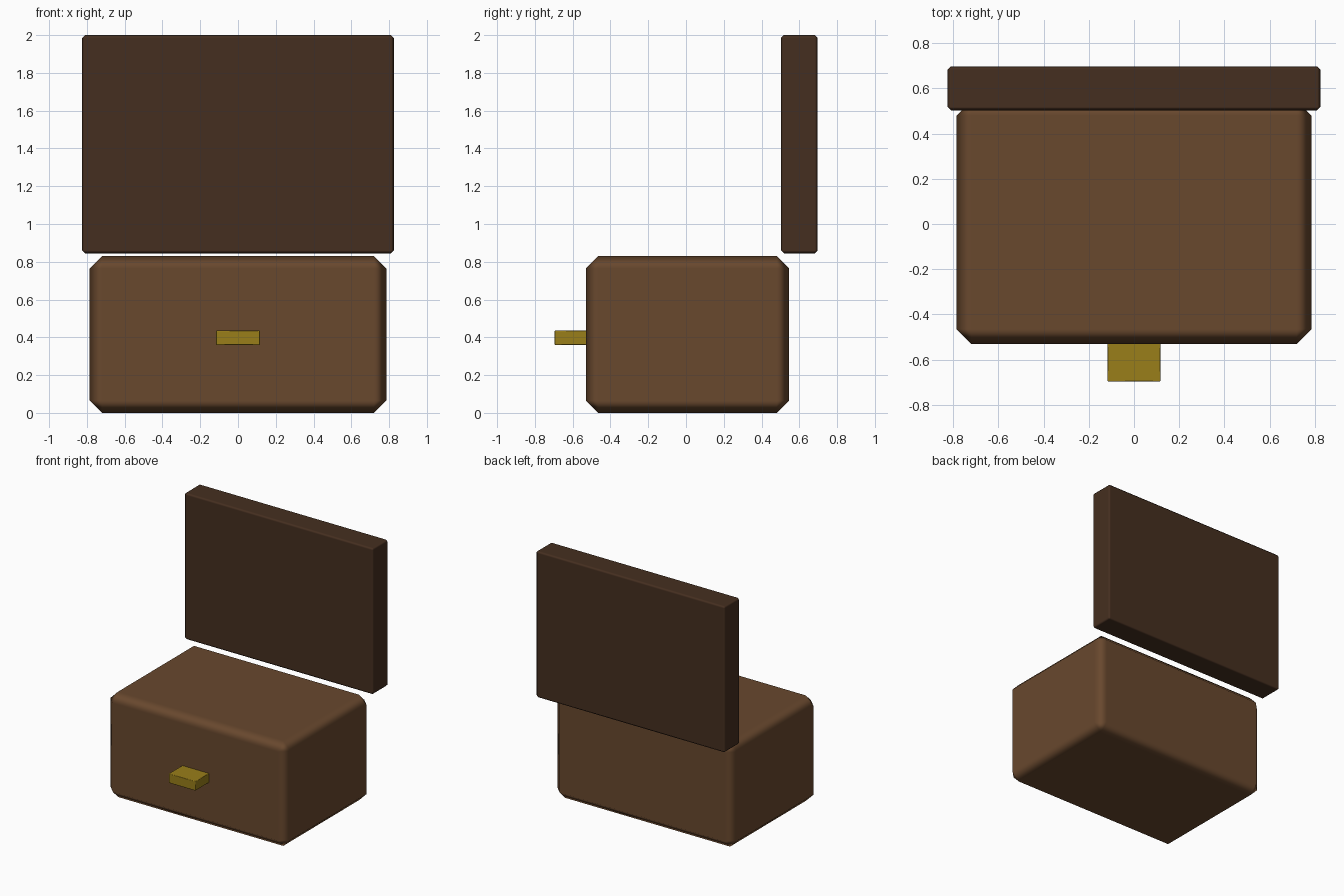
import bpy

if "Cube" in bpy.data.objects:
    bpy.data.objects.remove(bpy.data.objects["Cube"])


def material(name, color):
    m = bpy.data.materials.new(name)
    m.diffuse_color = (*color, 1)
    m.use_nodes = True
    m.node_tree.nodes["Principled BSDF"].inputs["Base Color"].default_value = m.diffuse_color
    return m


def box(name, lo, hi, mat, bevel=0.0):
    """Box between two corners, with an optional smooth-shaded chamfer."""
    size = [h - l for l, h in zip(lo, hi)]
    bpy.ops.mesh.primitive_cube_add(size=1, location=[(l + h) / 2 for l, h in zip(lo, hi)])
    ob = bpy.context.object
    ob.name = name
    ob.scale = size
    bpy.ops.object.transform_apply(location=False, rotation=False, scale=True)
    ob.data.materials.append(mat)
    if bevel:
        bpy.ops.object.shade_smooth()
        mod = ob.modifiers.new("chamfer", 'BEVEL')
        mod.width = bevel
        mod.segments = 1
        mod.limit_method = 'NONE'
        mod.harden_normals = True
    return ob


wood = material("wood", (0.14, 0.065, 0.027))
dark_wood = material("dark_wood", (0.06, 0.028, 0.014))
lining = material("lining", (0.01, 0.008, 0.006))
brass = material("brass", (0.32, 0.21, 0.01))

# Chest body with wide chamfers and its dark lining just under the top
box("chest_body", (-0.785, -0.53, 0), (0.785, 0.545, 0.83), wood, 0.065)
box("chest_lining", (-0.71, -0.46, 0.08), (0.71, 0.47, 0.828), lining)

# Opened lid standing upright behind the body
box("open_lid", (-0.825, 0.503, 0.845), (0.825, 0.697, 2.0), dark_wood, 0.015)

# Latch on the front
box("front_latch", (-0.117, -0.697, 0.36), (0.117, -0.5, 0.435), brass, 0.004)
